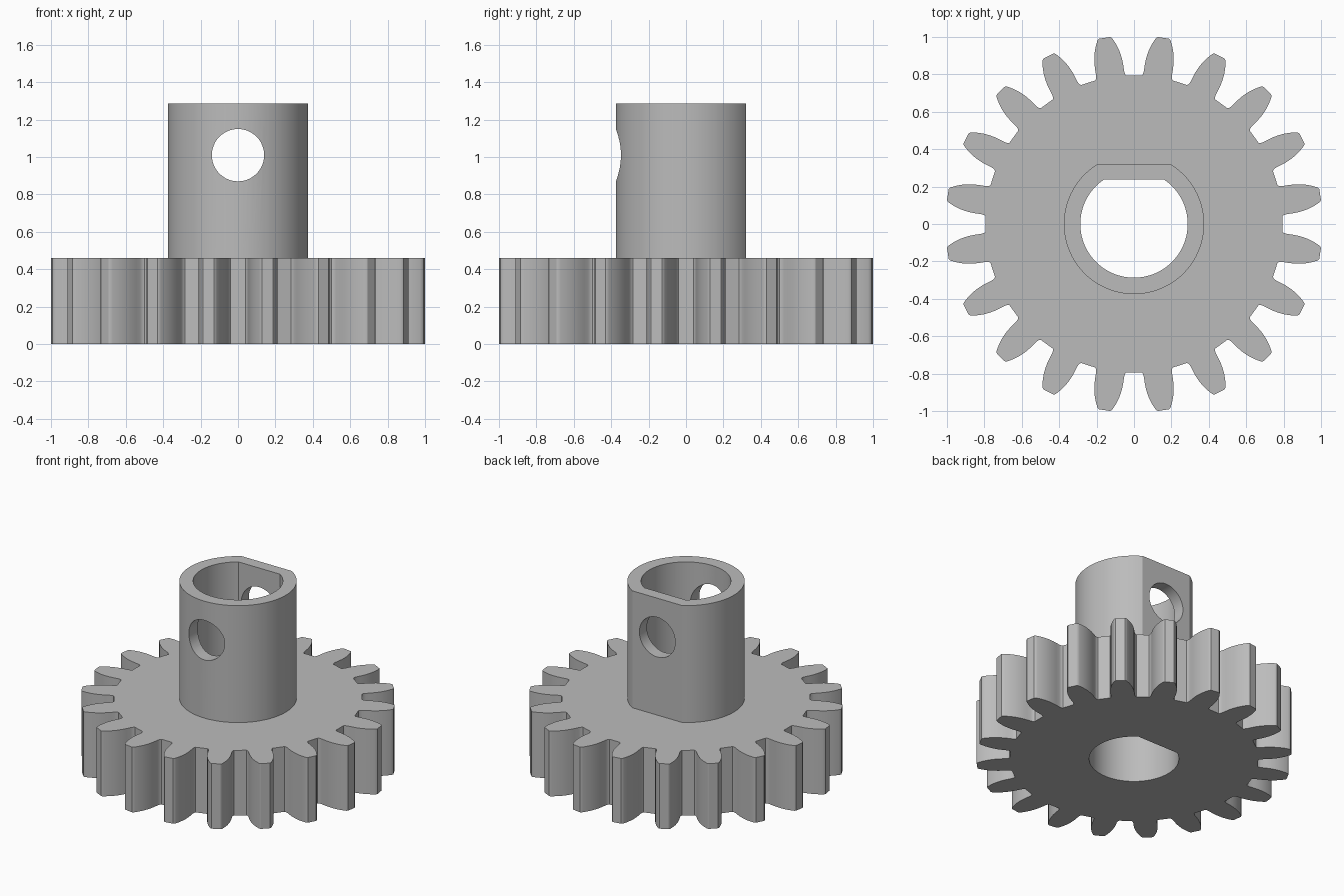
import bpy
import bmesh
from math import asin, cos, sin, pi, radians
from mathutils import Matrix

cube = bpy.data.objects.get("Cube")
if cube:
    bpy.data.objects.remove(cube, do_unlink=True)

GEAR_TOP = 0.46
HUB_TOP = 1.285
TEETH = 20

grey = bpy.data.materials.new("plain grey")
grey.use_nodes = True
colour = (0.5, 0.5, 0.5, 1)
grey.diffuse_color = colour
grey.node_tree.nodes["Principled BSDF"].inputs["Base Color"].default_value = colour


def prism(name, outline, bottom, top):
    """Extrude a flat outline straight up into a solid."""
    bm = bmesh.new()
    base = bm.faces.new([bm.verts.new((x, y, bottom)) for x, y in outline])
    raised = bmesh.ops.extrude_face_region(bm, geom=[base])["geom"]
    verts = [v for v in raised if isinstance(v, bmesh.types.BMVert)]
    bmesh.ops.translate(bm, verts=verts, vec=(0, 0, top - bottom))
    bmesh.ops.recalc_face_normals(bm, faces=bm.faces)
    mesh = bpy.data.meshes.new(name)
    bm.to_mesh(mesh)
    bm.free()
    mesh.materials.append(grey)
    obj = bpy.data.objects.new(name, mesh)
    bpy.context.collection.objects.link(obj)
    return obj


def d_outline(radius, flat, steps=72):
    """Circle cut off by a flat on the back."""
    a = asin(flat / radius)
    sweep = pi + 2 * a
    return [(radius * cos(a - sweep * i / steps), radius * sin(a - sweep * i / steps))
            for i in range(steps + 1)]


def gear_outline():
    # One flank from root to tip: radius, half angle in degrees
    flank = [(0.795, 6.1), (0.802, 5.65), (0.82, 5.3), (0.85, 5.15), (0.88, 4.9),
             (0.91, 4.5), (0.94, 3.95), (0.97, 3.2), (0.993, 2.5), (1.003, 2.15),
             (1.008, 1.7)]
    tooth = [(r, -a) for r, a in flank] + [(r, a) for r, a in reversed(flank)]
    pitch = 360 / TEETH
    points = []
    for i in range(TEETH):
        for r, a in tooth:
            t = radians(a + (i + 0.5) * pitch)
            points.append((r * cos(t), r * sin(t)))
    return points


def cut(obj, cutter):
    mod = obj.modifiers.new("cut", "BOOLEAN")
    mod.operation = "DIFFERENCE"
    mod.solver = "EXACT"
    mod.object = cutter
    select(obj)
    bpy.ops.object.modifier_apply(modifier=mod.name)


def select(obj):
    bpy.ops.object.select_all(action="DESELECT")
    obj.select_set(True)
    bpy.context.view_layer.objects.active = obj


# Toothed wheel and the hub standing on it
gear = prism("gear_wheel", gear_outline(), 0, GEAR_TOP)
hub = prism("hub", d_outline(0.375, 0.32), GEAR_TOP, HUB_TOP)

# D-shaped shaft bore through both, round pin hole across the hub
bore = prism("bore_cutter", d_outline(0.287, 0.237), -0.2, HUB_TOP + 0.2)
circle = [(0.14 * cos(2 * pi * i / 48), 0.14 * sin(2 * pi * i / 48)) for i in range(48)]
pin_hole = prism("pin_hole_cutter", circle, -0.6, 0.6)
pin_hole.data.transform(Matrix.Translation((0, 0, 1.01)) @ Matrix.Rotation(pi / 2, 4, "X"))

cut(gear, bore)
cut(hub, bore)
cut(hub, pin_hole)
for cutter in (bore, pin_hole):
    bpy.data.objects.remove(cutter, do_unlink=True)

for part in (gear, hub):
    select(part)
    bpy.ops.object.shade_smooth_by_angle(angle=radians(30))
